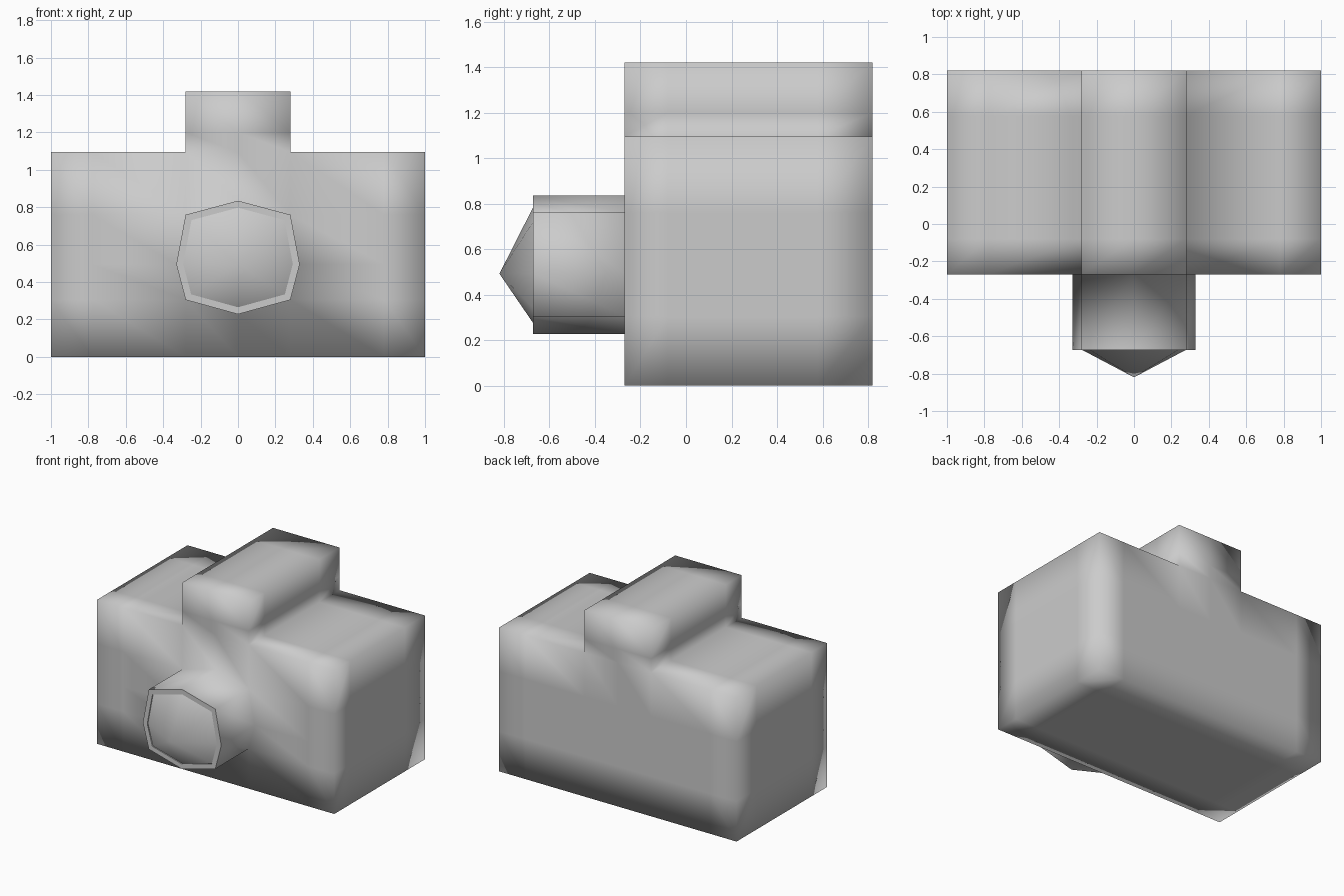
import bpy, bmesh
from mathutils import Vector
from itertools import product

if "Cube" in bpy.data.objects:
    bpy.data.objects.remove(bpy.data.objects["Cube"])

# Grid lines of the camera-shaped shell
X = [-1, -0.78, -0.28, 0, 0.28, 0.78, 1]
Y = [-0.27, -0.08, 0.58, 0.82]
Z = [0, 0.305, 0.495, 0.76, 1.095, 1.2, 1.42]


def filled(i, j, k):
    """Cells of the body, plus the narrow block on top."""
    inside = 0 <= i < len(X) - 1 and 0 <= j < len(Y) - 1 and 0 <= k < len(Z) - 1
    return inside and (k < 4 or i in (2, 3))


bm = bmesh.new()
verts = {}


def vert(idx):
    if idx not in verts:
        verts[idx] = bm.verts.new((X[idx[0]], Y[idx[1]], Z[idx[2]]))
    return verts[idx]


# Body and top block: outer faces of all filled cells
for cell in product(range(len(X) - 1), range(len(Y) - 1), range(len(Z) - 1)):
    if not filled(*cell):
        continue
    for axis, side in product(range(3), (0, 1)):
        near = list(cell)
        near[axis] += 2 * side - 1
        if filled(*near):
            continue
        quad = []
        for u, v in ((0, 0), (1, 0), (1, 1), (0, 1)):
            idx = list(cell)
            idx[axis] += side
            idx[(axis + 1) % 3] += u
            idx[(axis + 2) % 3] += v
            quad.append(vert(tuple(idx)))
        bm.faces.new(quad if side else quad[::-1])

# Lens outline: push the middle points out to an eight-sided ring
for idx, dx, dz in (((3, 0, 1), 0, -0.077), ((3, 0, 3), 0, 0.075),
                    ((2, 0, 2), -0.05, 0), ((4, 0, 2), 0.05, 0)):
    verts[idx].co += Vector((dx, 0, dz))
centre = verts[(3, 0, 2)]
lens = list(centre.link_faces)


def extrude(faces, dy):
    new = bmesh.ops.extrude_face_region(bm, geom=faces)["geom"]
    for v in new:
        if isinstance(v, bmesh.types.BMVert):
            v.co.y += dy
    bmesh.ops.delete(bm, geom=[f for f in faces if f.is_valid], context='FACES')
    return [f for f in new if isinstance(f, bmesh.types.BMFace)]


def crease(faces):
    for f in faces:
        for e in f.edges:
            if sum(g in faces for g in e.link_faces) == 1:
                e.smooth = False


# Lens barrel, rim and slightly recessed pointed glass
lens = extrude(lens, -0.403)
crease(lens)
bmesh.ops.inset_region(bm, faces=lens, thickness=0.036, use_even_offset=True)
crease(lens)
lens = extrude(lens, 0.008)
crease(lens)
tip = next(v for v in lens[0].verts if all(v in f.verts for f in lens))
tip.co = (0, -0.82, 0.492)
for f in lens:
    loop = list(f.verts)
    bmesh.utils.face_split(f, tip, loop[(loop.index(tip) + 2) % 4])

bmesh.ops.recalc_face_normals(bm, faces=bm.faces[:])
for f in bm.faces:
    f.smooth = True
mesh = bpy.data.meshes.new("camera_body")
bm.to_mesh(mesh)
bm.free()
bpy.context.collection.objects.link(bpy.data.objects.new("camera_body", mesh))
